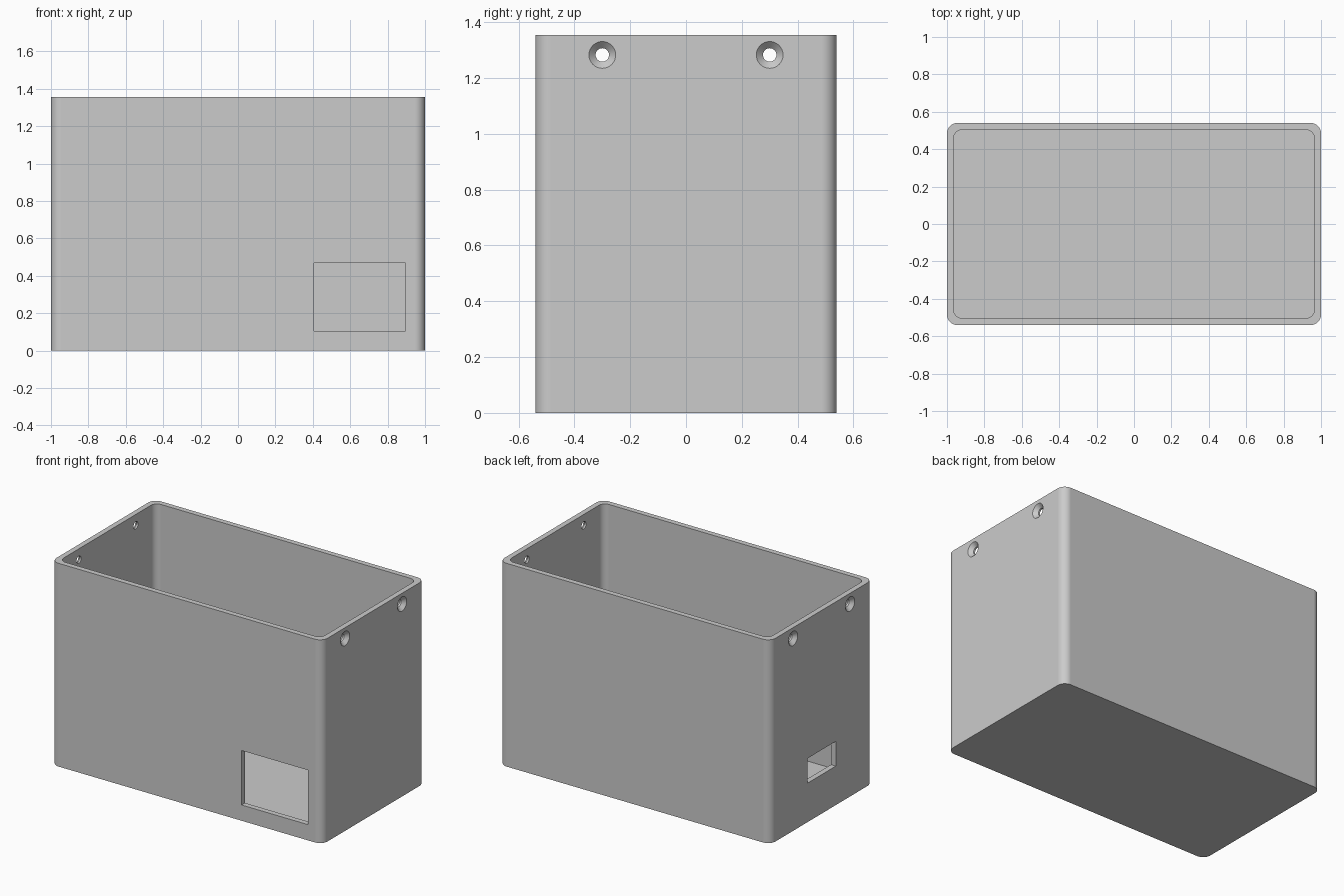
import bpy
import bmesh
from math import cos, sin, pi

default = bpy.data.objects.get("Cube")
if default:
    bpy.data.objects.remove(default, do_unlink=True)

HALF_X, HALF_Y, HEIGHT = 1.0, 0.54, 1.355
WALL, RADIUS = 0.036, 0.055

grey = bpy.data.materials.new("light grey")
grey.use_nodes = True
colour = (0.6, 0.6, 0.6, 1)
grey.diffuse_color = colour
grey.node_tree.nodes["Principled BSDF"].inputs["Base Color"].default_value = colour


def make_object(name, bm):
    bmesh.ops.recalc_face_normals(bm, faces=bm.faces)
    mesh = bpy.data.meshes.new(name)
    bm.to_mesh(mesh)
    bm.free()
    mesh.materials.append(grey)
    obj = bpy.data.objects.new(name, mesh)
    bpy.context.collection.objects.link(obj)
    return obj


def rounded_prism(name, hx, hy, radius, z0, z1, steps=8):
    """Vertical prism with a rounded rectangle as its base."""
    bm = bmesh.new()
    corners = [(1, 1), (-1, 1), (-1, -1), (1, -1)]
    ring = []
    for q, (sx, sy) in enumerate(corners):
        for i in range(steps + 1):
            a = (q + i / steps) * pi / 2
            ring.append(bm.verts.new((sx * (hx - radius) + radius * cos(a),
                                      sy * (hy - radius) + radius * sin(a), z0)))
    base = bm.faces.new(ring)
    top = bmesh.ops.extrude_face_region(bm, geom=[base], use_keep_orig=True)
    moved = [g for g in top["geom"] if isinstance(g, bmesh.types.BMVert)]
    bmesh.ops.translate(bm, verts=moved, vec=(0, 0, z1 - z0))
    return make_object(name, bm)


def block(name, low, high):
    bm = bmesh.new()
    bmesh.ops.create_cube(bm, size=1)
    for v in bm.verts:
        v.co = [(a + b) / 2 + c * (b - a) for a, b, c in zip(low, high, v.co)]
    return make_object(name, bm)


def screw_cutter(name, side, y, z, steps=32):
    """Countersunk screw hole, turned about the x direction."""
    outer, inner, depth = 0.048, 0.024, 0.024
    slope = (outer - inner) / depth
    profile = [(0.02, outer + 0.02 * slope), (-depth, inner), (-0.08, inner)]
    bm = bmesh.new()
    rings = []
    for dx, r in profile:
        rings.append([bm.verts.new((side * (HALF_X + dx),
                                    y + r * cos(2 * pi * i / steps),
                                    z + r * sin(2 * pi * i / steps)))
                      for i in range(steps)])
    for a, b in zip(rings, rings[1:]):
        for i in range(steps):
            j = (i + 1) % steps
            bm.faces.new((a[i], a[j], b[j], b[i]))
    bm.faces.new(rings[0])
    bm.faces.new(rings[-1])
    return make_object(name, bm)


# Open box shell and the shapes cut out of it
box = rounded_prism("box_shell", HALF_X, HALF_Y, RADIUS, 0, HEIGHT)
cutters = [
    rounded_prism("cavity_cutter", HALF_X - WALL, HALF_Y - WALL, 0.045, WALL, HEIGHT + 0.1),
    block("front_window_cutter", (0.405, -0.6, 0.105), (0.895, -0.45, 0.468)),
    block("side_slot_cutter", (-1.1, -0.15, 0.26), (-0.9, 0.15, 0.425)),
]
for side in (-1, 1):
    for y in (-0.3, 0.3):
        cutters.append(screw_cutter("screw_hole_cutter", side, y, 1.283))

bpy.ops.object.select_all(action="DESELECT")
bpy.context.view_layer.objects.active = box
box.select_set(True)
for cutter in cutters:
    cutter.hide_render = True
    cut = box.modifiers.new(cutter.name, "BOOLEAN")
    cut.operation = "DIFFERENCE"
    cut.solver = "EXACT"
    cut.object = cutter
    bpy.ops.object.modifier_apply(modifier=cut.name)
    bpy.data.objects.remove(cutter, do_unlink=True)

# Smooth corners and holes, flat walls
bpy.ops.object.shade_smooth_by_angle(angle=pi / 6)
weighted = box.modifiers.new("flat_walls", "WEIGHTED_NORMAL")
weighted.keep_sharp = True
weighted.weight = 100
